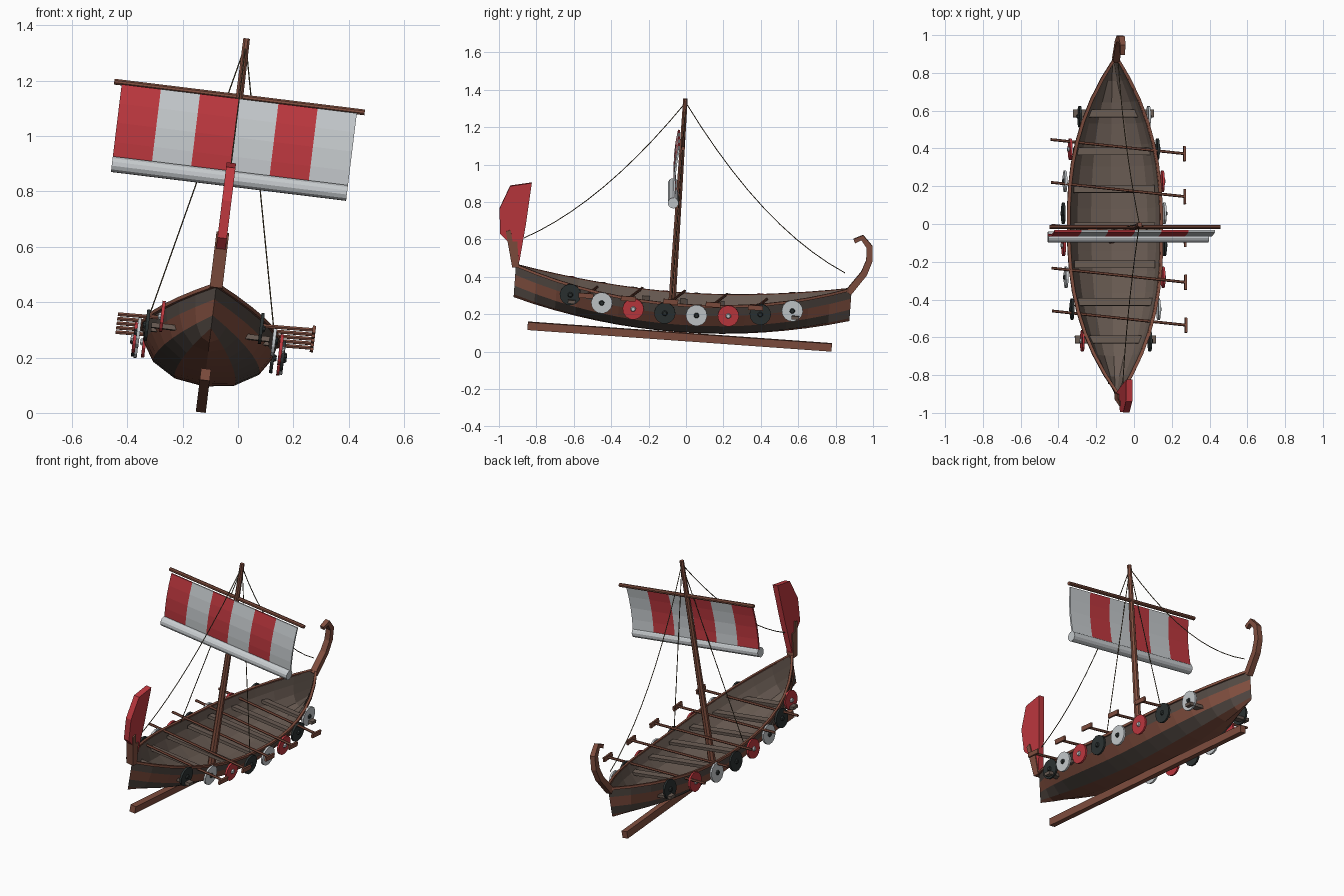
import bpy, bmesh, math
from mathutils import Vector, Matrix

if "Cube" in bpy.data.objects:
    bpy.data.objects.remove(bpy.data.objects["Cube"])

def mat(name, rgb):
    m = bpy.data.materials.new(name)
    m.diffuse_color = (*rgb, 1)
    m.use_nodes = True
    m.node_tree.nodes["Principled BSDF"].inputs["Base Color"].default_value = m.diffuse_color
    return m

BROWN = mat("brown wood", (0.22, 0.078, 0.05))
DARK = mat("dark grey wood", (0.085, 0.066, 0.056))
GREY = mat("grey wood", (0.145, 0.108, 0.088))
RED = mat("red", (0.52, 0.04, 0.05))
WHITE = mat("white", (0.57, 0.60, 0.62))
BLACK = mat("black", (0.025, 0.032, 0.032))
ROPE = mat("rope", (0.10, 0.075, 0.04))

# the whole ship heels over and pitches a little
TILT = (Matrix.Translation((-0.126, 0, 0.065)) @ Matrix.Rotation(math.radians(7.0), 4, 'Y')
        @ Matrix.Rotation(math.radians(-4.1), 4, 'X'))
parts = []

def finish(name, bm, mats, fix=True):
    if fix:
        bmesh.ops.recalc_face_normals(bm, faces=bm.faces)
    me = bpy.data.meshes.new(name)
    bm.to_mesh(me)
    bm.free()
    for m in mats:
        me.materials.append(m)
    me.transform(TILT)
    ob = bpy.data.objects.new(name, me)
    bpy.context.collection.objects.link(ob)
    parts.append(ob)
    return ob

def box(name, center, size, m, rot=Matrix()):
    bm = bmesh.new()
    bmesh.ops.create_cube(bm, size=1, matrix=Matrix.Translation(center) @ rot @ Matrix.Diagonal((*size, 1)))
    return finish(name, bm, [m])

def tube(name, pts, radii, m, sides=6):
    """Sweep a polygon section along a path."""
    pts = [Vector(p) for p in pts]
    if not isinstance(radii, (list, tuple)):
        radii = [radii] * len(pts)
    bm, rings = bmesh.new(), []
    whole = (pts[-1] - pts[0]).normalized()
    ref = Vector((0, 0, 1)) if abs(whole.x) > 0.5 else Vector((1, 0, 0))
    for i, p in enumerate(pts):
        t = (pts[min(i + 1, len(pts) - 1)] - pts[max(i - 1, 0)]).normalized()
        u = (ref - t * ref.dot(t)).normalized()
        v = t.cross(u)
        ring = []
        for k in range(sides):
            a = 2 * math.pi * (k + 0.5) / sides
            ring.append(bm.verts.new(p + radii[i] * (math.cos(a) * u + math.sin(a) * v)))
        rings.append(ring)
    for a, b in zip(rings, rings[1:]):
        for k in range(sides):
            bm.faces.new((a[k], a[(k + 1) % sides], b[(k + 1) % sides], b[k]))
    bm.faces.new(rings[0])
    bm.faces.new(rings[-1])
    return finish(name, bm, [m])

def plate(name, outline, width, m):
    """Extrude a side (y, z) outline across x."""
    bm = bmesh.new()
    f = bm.faces.new([bm.verts.new((-width / 2, y, z)) for y, z in outline])
    r = bmesh.ops.extrude_face_region(bm, geom=[f])
    bmesh.ops.translate(bm, vec=(width, 0, 0), verts=[v for v in r['geom'] if isinstance(v, bmesh.types.BMVert)])
    return finish(name, bm, [m])

# hull lines
MID, HALF = -0.043, 0.9
def par(y): return (y - MID) / HALF
def sheer(y): return 0.22 + 0.12 * par(y) ** 2
def bottom(y): return 0.043 + 0.125 * par(y) ** 2
def beam(y): return 0.248 * max(0, 1 - abs(par(y)) ** 2.5)

# planked hull shell
N = 16
stations = [MID + HALF * (2 * i / N - 1) for i in range(N + 1)]
half = [(1, 1), (0.94, 0.70), (0.78, 0.36), (0.45, 0.09)]
section = [(-u, v) for u, v in half] + [(0, 0)] + half[::-1]
bm = bmesh.new()
rows = [[bm.verts.new((u * beam(y), y, bottom(y) + v * (sheer(y) - bottom(y)))) for u, v in section]
        for y in stations]
for a, b in zip(rows, rows[1:]):
    for j in range(len(section) - 1):
        f = bm.faces.new((a[j], b[j], b[j + 1], a[j + 1]))
        f.material_index = min(j, 7 - j) % 2      # alternate strakes
bmesh.ops.remove_doubles(bm, verts=bm.verts, dist=1e-4)
hull = finish("hull", bm, [DARK, BROWN, GREY], fix=False)
s = hull.modifiers.new("thickness", 'SOLIDIFY')
s.thickness, s.offset, s.material_offset, s.material_offset_rim = 0.01, -1, 2, 1

# rims along the sheer, and the loose keel beam
for side, tag in ((-1, "left"), (1, "right")):
    tube(tag + "_rim", [(side * (beam(y) + 0.001), y, sheer(y)) for y in stations], 0.010, BROWN, 4)
box("keel_beam", (0, -0.042, 0.02), (0.036, 1.63, 0.042), BROWN)

# cross benches
for i in range(7):
    box("bench", (0, 0.566 - 0.2 * i, 0.19), (0.43, 0.04, 0.018), GREY)

# oars lying across the ship, blades on the right
for i in range(5):
    y = 0.387 - 0.2275 * i
    tube("oar", [(-0.34, y + 0.0385, 0.225), (0.37, y - 0.0385, 0.249)], 0.0075, BROWN)
    box("oar_blade", (0.37, y - 0.0385, 0.249), (0.012, 0.08, 0.026), BROWN)

# round shields with bosses along both sides
cycle = [BLACK, WHITE, RED]
for side, tag, first in ((1, "right", 0), (-1, "left", 2)):
    for i in range(8):
        y = -0.643 + 0.17 * i
        x, z = beam(y) + 0.022, sheer(y) - 0.048
        c = cycle[(i + first) % 3] if side > 0 else [RED, BLACK, WHITE][i % 3]
        tube(tag + "_shield", [(side * (x - 0.006), y, z), (side * (x + 0.006), y, z)], 0.057, c, 14)
        tube(tag + "_shield_boss", [(side * x, y, z), (side * (x + 0.015), y, z)], [0.018, 0.01],
             BLACK if c is not RED else WHITE, 8)

# mast and yard
MY = -0.1
tube("mast", [(0, MY + 0.005, 0.06), (0, MY - 0.003, 1.30)], [0.022, 0.013], BROWN, 8)
tube("yard", [(-0.456, MY, 1.087), (0.456, MY, 1.087)], 0.011, BROWN, 8)

# striped sail with a gentle billow, and the furled roll below
bm = bmesh.new()
grid = [[bm.verts.new((-0.428 + 0.856 * i / 6, -0.122 - 0.012 * math.sin(math.pi * j / 4), 1.078 - 0.28 * j / 4))
         for j in range(5)] for i in range(7)]
for i in range(6):
    for j in range(4):
        f = bm.faces.new((grid[i][j], grid[i][j + 1], grid[i + 1][j + 1], grid[i + 1][j]))
        f.material_index = i % 2
sail = finish("sail", bm, [RED, WHITE], fix=False)
s = sail.modifiers.new("thickness", 'SOLIDIFY')
s.thickness, s.offset = 0.01, 0
tube("sail_roll", [(-0.428, -0.132, 0.787), (0.428, -0.132, 0.787)], 0.029, WHITE, 12)

# front post with red fin
plate("front_post", [(-0.925, 0.33), (-0.962, 0.33), (-1.01, 0.52), (-0.985, 0.53), (-0.97, 0.47), (-0.945, 0.47)],
      0.046, BROWN)
plate("front_fin", [(-0.935, 0.34), (-0.993, 0.465), (-1.04, 0.505), (-1.052, 0.64), (-1.004, 0.765),
                    (-0.89, 0.79), (-0.905, 0.57), (-0.925, 0.37)], 0.034, RED)

# hooked rear post
tube("rear_hook", [(0, 0.84, 0.32), (0, 0.917, 0.43), (0, 0.94, 0.50), (0, 0.935, 0.575), (0, 0.893, 0.622),
                   (0, 0.852, 0.60)], [0.026, 0.025, 0.024, 0.023, 0.02, 0.017], BROWN, 4)

# ropes from the mast top
def rope(name, end, sag):
    a, b = Vector((0, MY, 1.28)), Vector(end)
    pts = [a.lerp(b, k / 10) - Vector((0, 0, sag * 4 * (k / 10) * (1 - k / 10))) for k in range(11)]
    tube(name, pts, 0.0025, ROPE, 5)

rope("front_stay", (0, -0.91, 0.49), 0.09)
rope("rear_stay", (0, 0.815, 0.425), 0.11)
rope("left_shroud", (-0.235, MY, 0.225), 0)
rope("right_shroud", (0.235, MY, 0.225), 0)

# settle on the ground and centre
vs = [v.co for o in parts for v in o.data.vertices]
lo = [min(v[k] for v in vs) for k in range(3)]
hi = [max(v[k] for v in vs) for k in range(3)]
shift = Matrix.Translation((-(lo[0] + hi[0]) / 2, -(lo[1] + hi[1]) / 2, -lo[2]))
for o in parts:
    o.data.transform(shift)
